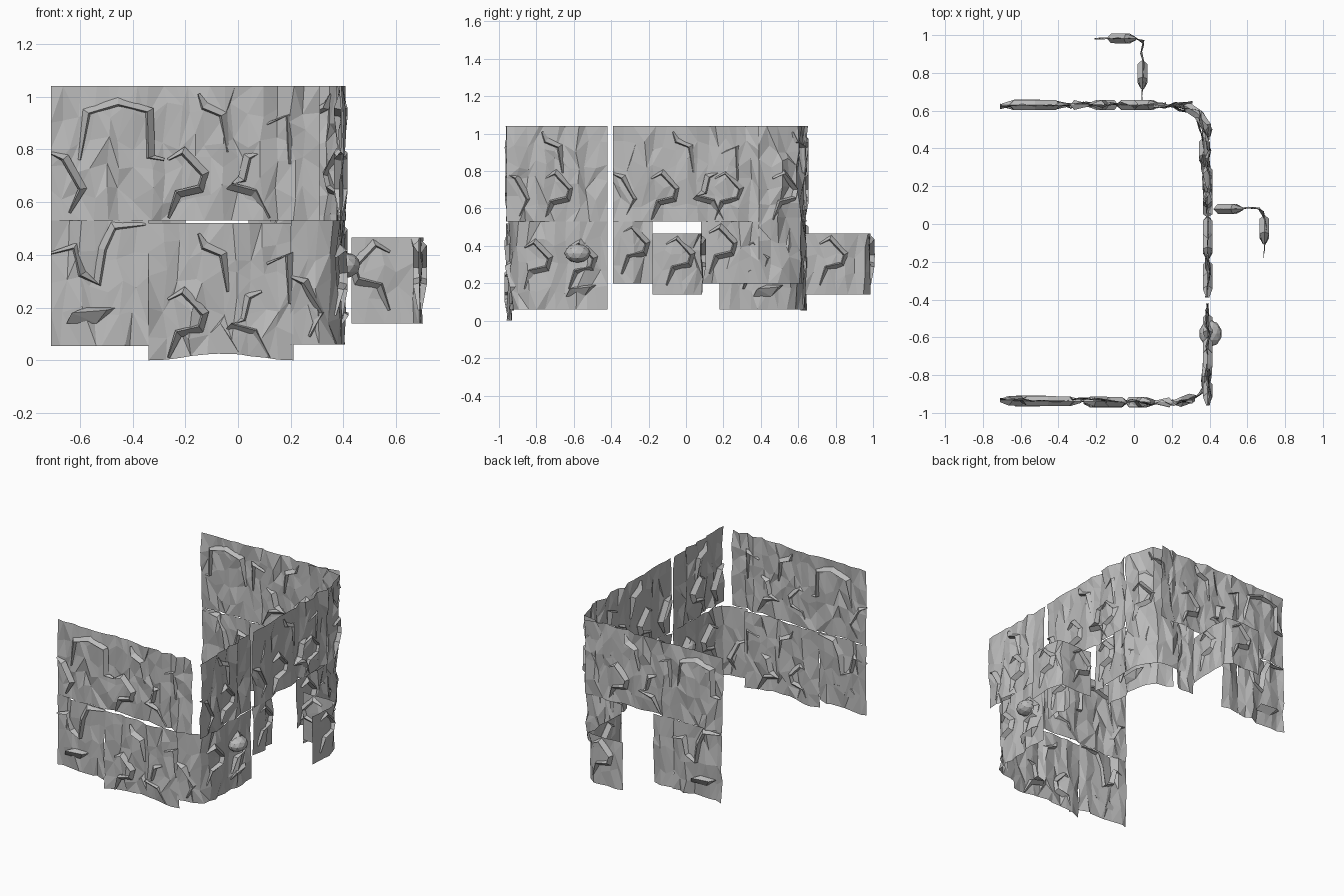
import bpy, bmesh, math, random
from mathutils import Vector

random.seed(7)
cube = bpy.data.objects.get("Cube")
if cube:
    bpy.data.objects.remove(cube)

rock = bpy.data.materials.new("grey_rock")
rock.use_nodes = True
rock.diffuse_color = (0.5, 0.5, 0.5, 1)
bsdf = rock.node_tree.nodes["Principled BSDF"]
bsdf.inputs["Base Color"].default_value = rock.diffuse_color
bsdf.inputs["Roughness"].default_value = 0.9

# Ledge lines as (distance along panel, height) pairs
HOOK = [(.075, .23), (.13, .26), (.21, .175), (.195, .125), (.11, .105), (.075, .01)]
FORK = [(.46, .01), (.405, .11), (.31, .135), (.36, .155), (.38, .24), (.43, .26)]
CRACK = [(.19, .48), (.21, .43), (.28, .40), (.30, .26)]
CORNER = [(.45, .365), (.53, .40), (.535, .215)]
ARCH = [(.11, .23), (.14, .41), (.255, .445), (.37, .415), (.375, .24), (.43, .23)]
STUB = [(0, .255), (.05, .235), (.115, .12), (.07, .03)]
STEP = [(0, .35), (.09, .375), (.115, .27), (.18, .235), (.2, .365), (.24, .45), (.36, .46)]
TILE = [HOOK, FORK, CRACK, CORNER]


def shift(lines, du, dv=0.0):
    return [[(u + du, v + dv) for u, v in line] for line in lines]


def sample(path, s):
    """Point and outward direction at distance s along a plan path."""
    for a, b in zip(path, path[1:]):
        a, b = Vector(a), Vector(b)
        length = (b - a).length
        if s <= length + 1e-6 or b == Vector(path[-1]):
            t = (b - a) / length
            return a + t * s, Vector((t.y, -t.x))
        s -= length


def place(path, s, z, d):
    p, n = sample(path, s)
    p = p + n * d
    return Vector((p.x, p.y, z))


def length_of(path):
    return sum((Vector(b) - Vector(a)).length for a, b in zip(path, path[1:]))


def add_ledge(bm, path, line, z0):
    """Thin faceted rib standing proud on both sides of the sheet."""
    rails = []
    for i, (u, v) in enumerate(line):
        a, b = Vector(line[max(i - 1, 0)]), Vector(line[min(i + 1, len(line) - 1)])
        t = (b - a).normalized()
        side = Vector((t.y, -t.x))
        thin = 0.3 if i in (0, len(line) - 1) else 1.0
        rail = []
        for off, d in ((-.022, 0), (.004, .026), (.012, 0), (.004, -.026)):
            q = Vector((u, v)) + side * off * thin
            rail.append(bm.verts.new(place(path, max(q.x, 0), z0 + q.y, d * thin)))
        rails.append(rail)
    for r, q in zip(rails, rails[1:]):
        for k in range(4):
            bm.faces.new((r[k], r[(k + 1) % 4], q[(k + 1) % 4], q[k]))


def finish(bm, name):
    bmesh.ops.recalc_face_normals(bm, faces=bm.faces)
    mesh = bpy.data.meshes.new(name)
    bm.to_mesh(mesh)
    bm.free()
    mesh.materials.append(rock)
    obj = bpy.data.objects.new(name, mesh)
    bpy.context.collection.objects.link(obj)
    return obj


def rock_panel(name, path, z0, z1, lines=(), rough=.018, ragged=0.0):
    """Jittered, triangulated rock sheet following a plan path."""
    bm = bmesh.new()
    total = length_of(path)
    nu, nv = max(3, round(total / .055)), max(3, round((z1 - z0) / .11))
    grid = []
    for i in range(nu + 1):
        column = random.uniform(-rough, rough) * .7
        row = []
        for j in range(nv + 1):
            s, z = total * i / nu, z0 + (z1 - z0) * j / nv
            if 0 < i < nu:
                s += random.uniform(-.018, .018)
            if 0 < j < nv:
                z += random.uniform(-.04, .04)
            if j == 0:
                z += ragged * math.sin(math.pi * i / nu) ** 2
            row.append(bm.verts.new(place(path, s, z, column + random.uniform(-rough, rough) * .6)))
        grid.append(row)
    for i in range(nu):
        for j in range(nv):
            a, b, c, d = grid[i][j], grid[i + 1][j], grid[i + 1][j + 1], grid[i][j + 1]
            tris = ((a, b, c), (a, c, d)) if random.random() < .5 else ((a, b, d), (b, c, d))
            for tri in tris:
                bm.faces.new(tri)
    for line in lines:
        line = [(u, v) for u, v in line if u <= total and v <= z1 - z0]
        if len(line) > 1:
            add_ledge(bm, path, line, z0)
    return finish(bm, name)


def shelf(name, path, s, z, width=.16):
    """Sloping shelf stone with a shadowed underside."""
    bm = bmesh.new()
    pts = [(s, z - .06, 0), (s + width * .6, z - .06, 0), (s + width, z, 0), (s + .07, z, 0),
           (s + .02, z - .02, .03), (s + width * .8, z - .01, .03)]
    bmesh.ops.convex_hull(bm, input=[bm.verts.new(place(path, *p)) for p in pts])
    return finish(bm, name)


def arc(cx, cy, r, a0, a1, n=5):
    angles = [math.radians(a0 + (a1 - a0) * i / n) for i in range(n + 1)]
    return [(cx + r * math.cos(a), cy + r * math.sin(a)) for a in angles]


FRONT, BACK, SIDE = -.935, .63, .39

# Front wall: one long upper band, two lower blocks
rock_panel("front_upper_wall", [(-.71, FRONT), (.31, FRONT - .01)], .53, 1.04,
           [STUB, ARCH] + shift(TILE, .37))
left_block = [(-.71, FRONT), (-.34, FRONT)]
rock_panel("front_lower_left_wall", left_block, .055, .53, [STEP])
shelf("front_shelf", left_block, .06, .2, .19)
rock_panel("front_lower_wall", [(-.34, FRONT - .01), (.21, FRONT - .01)], 0, .52, TILE, ragged=.025)

# Front corner and near side wall
corner = [(.2, -.945)] + arc(.22, -.775, .17, -80, 0) + [(SIDE, -.42)]
rock_panel("front_corner_lower_wall", corner, .06, .53,
           [STUB] + shift([HOOK, CRACK], .12, .1) + shift([HOOK], .36, .1))
shelf("corner_shelf", corner, .42, .19)
near = [(SIDE, -.96), (SIDE, -.42)]
rock_panel("near_side_upper_wall", near, .53, 1.04, [STUB, CRACK] + shift([HOOK, CORNER], .13))

# Boulder bulging from the side wall
bpy.ops.mesh.primitive_ico_sphere_add(subdivisions=2, radius=1, location=(.405, -.58, .36))
boulder = bpy.context.object
boulder.name = "wall_boulder"
boulder.scale = (.06, .07, .05)
boulder.data.materials.append(rock)

# Middle side wall with a doorway
rock_panel("middle_side_upper_wall", [(SIDE, -.39), (SIDE, .39)], .53, 1.04,
           [STUB] + shift(TILE, .13) + shift([HOOK], .47))
for name, y0, y1 in (("near", -.39, -.18), ("far", .08, .39)):
    rock_panel("middle_side_lower_" + name, [(SIDE, y0), (SIDE, y1)], .2, .53,
               shift([HOOK], -.03, .04))

# Back corner
back_curve = [(SIDE + .005, .39)] + arc(.2, .44, .2, 5, 90) + [(.1, .64)]
rock_panel("back_corner_wall", back_curve, .2, 1.04,
           shift([CRACK, HOOK], 0, .33), rough=.024)
back_low = [(SIDE - .02, .18), (SIDE - .02, .44)] + arc(.2, .455, .17, 0, 90, 4)
rock_panel("back_corner_lower_wall", back_low, .06, .53, shift([HOOK, CRACK], .05, .1))
shelf("back_corner_shelf", back_low, .18, .19)

# Back wall, path runs toward -x so its outside faces +y
back_wall = [(.31, BACK), (-.71, BACK)]
rock_panel("back_upper_wall", back_wall, .53, 1.04,
           shift(TILE, .1) + shift([ARCH], .58))
back_block = [(-.34, BACK), (-.71, BACK)]
rock_panel("back_lower_left_wall", back_block, .055, .53, [STEP])
shelf("back_shelf", back_block, .14, .2, .19)
for name, x0, x1 in (("left", -.2, -.34), ("right", .17, .04)):
    rock_panel("back_door_jamb_" + name, [(x0, BACK), (x1, BACK)], .06, .53)

# Angled alcove screens outside both doorways
alcoves = {"side_alcove": [(.69, -.18), (.69, .08), (.43, .08)],
           "back_alcove": [(.045, .64), (.045, .98), (-.21, .985)]}
for name, path in alcoves.items():
    rock_panel(name, path, .14, .465, shift([HOOK], 0, .04) + shift([HOOK], .3, .04), rough=.011)
